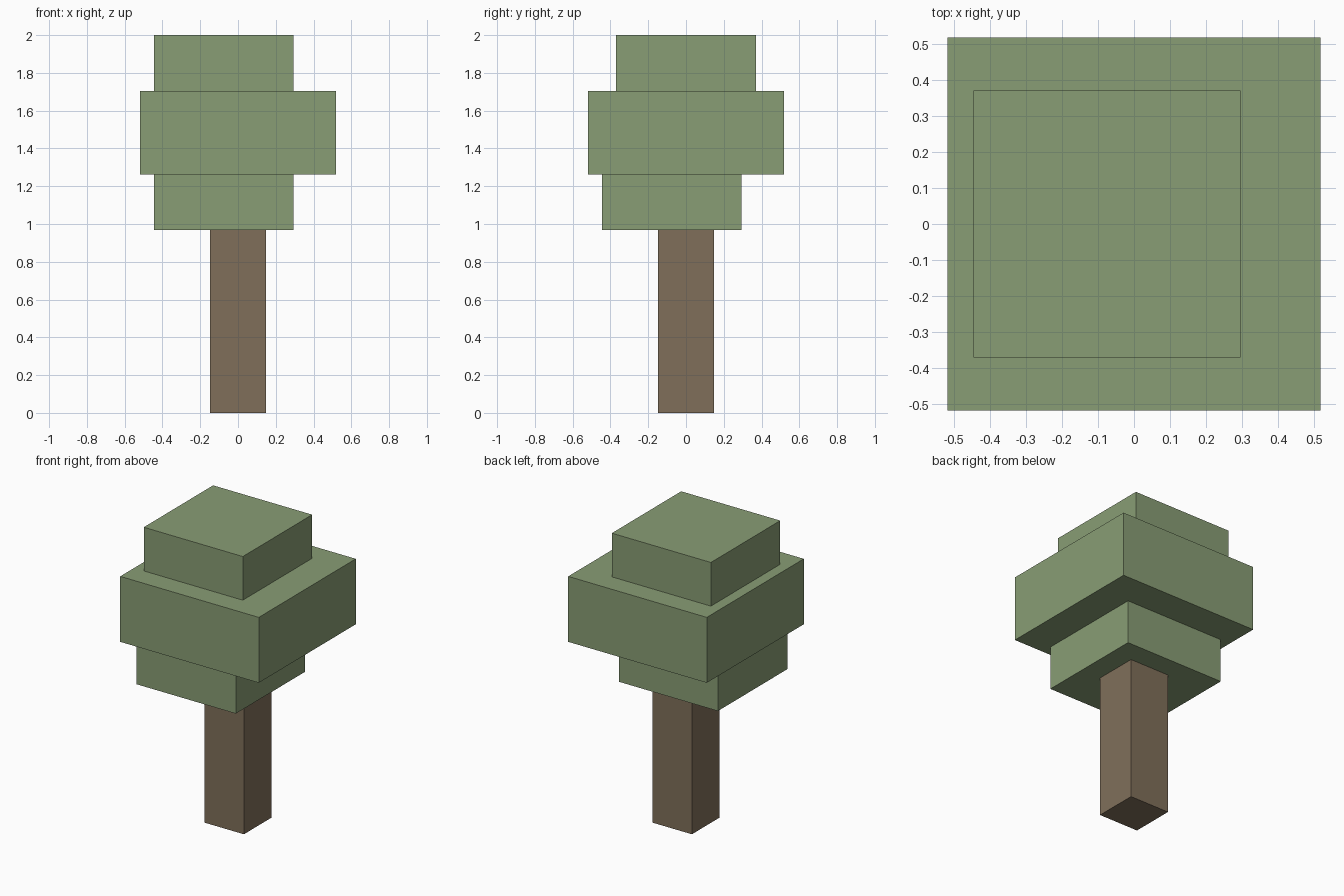
import bpy

if "Cube" in bpy.data.objects:
    bpy.data.objects.remove(bpy.data.objects["Cube"], do_unlink=True)


def make_material(name, rgb):
    mat = bpy.data.materials.new(name)
    mat.use_nodes = True
    color = (*rgb, 1.0)
    mat.diffuse_color = color
    bsdf = next(n for n in mat.node_tree.nodes if n.type == "BSDF_PRINCIPLED")
    bsdf.inputs["Base Color"].default_value = color
    bsdf.inputs["Roughness"].default_value = 0.9
    return mat


def block(name, center, width, bottom, top, mat):
    """Square block between two heights."""
    x, y = center
    bpy.ops.mesh.primitive_cube_add(size=1, location=(x, y, (bottom + top) / 2))
    obj = bpy.context.object
    obj.name = name
    obj.scale = (width, width, top - bottom)
    bpy.ops.object.transform_apply(location=False, rotation=False, scale=True)
    obj.data.materials.append(mat)
    return obj


bark = make_material("bark brown", (0.216, 0.159, 0.102))
leaf = make_material("leaf green", (0.25, 0.338, 0.178))

# Trunk
block("trunk", (0, 0), 0.295, 0, 0.968, bark)

# Stacked foliage, with the lower and upper blocks set off centre
block("lower_foliage", (-0.075, -0.075), 0.74, 0.968, 1.263, leaf)
block("middle_foliage", (0, 0), 1.035, 1.263, 1.705, leaf)
block("upper_foliage", (-0.075, 0), 0.74, 1.705, 2.0, leaf)
